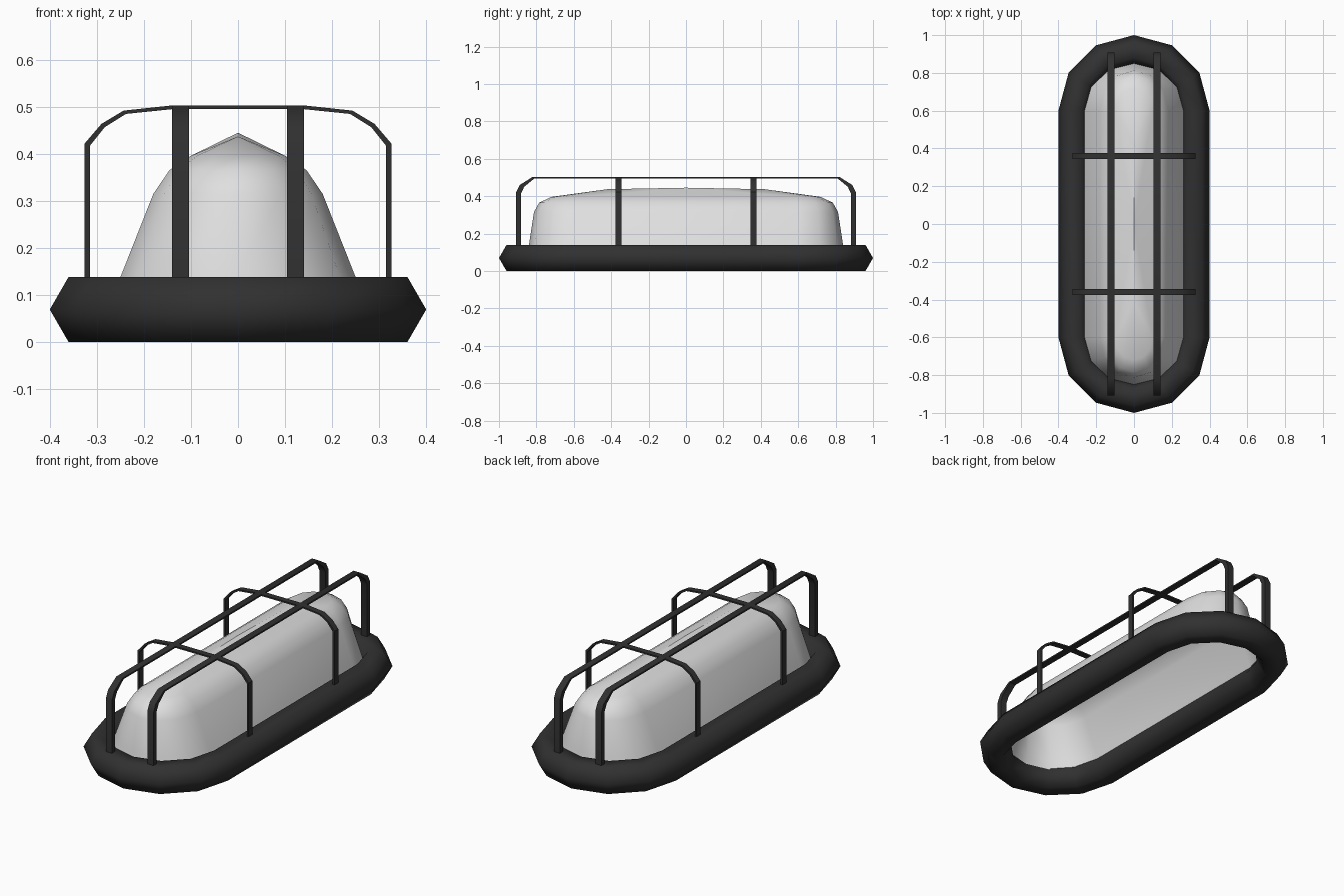
import bpy, bmesh, math

cube = bpy.data.objects.get("Cube")
if cube:
    bpy.data.objects.remove(cube, do_unlink=True)


def material(name, value):
    mat = bpy.data.materials.new(name)
    mat.use_nodes = True
    col = (value, value, value, 1)
    mat.diffuse_color = col
    mat.node_tree.nodes["Principled BSDF"].inputs["Base Color"].default_value = col
    return mat


black = material("black rubber", 0.03)
frosted = material("frosted white", 0.74)


def finish(name, bm, mat, angle=None):
    bmesh.ops.recalc_face_normals(bm, faces=bm.faces)
    mesh = bpy.data.meshes.new(name)
    bm.to_mesh(mesh)
    bm.free()
    mesh.materials.append(mat)
    obj = bpy.data.objects.new(name, mesh)
    bpy.context.collection.objects.link(obj)
    if angle:
        bpy.ops.object.select_all(action='DESELECT')
        obj.select_set(True)
        bpy.context.view_layer.objects.active = obj
        bpy.ops.object.shade_smooth_by_angle(angle=math.radians(angle))
    return obj


def stadium(bm, rx, ry, centre, z):
    """Loop of verts: two half ellipses joined by straight sides."""
    loop = []
    for side in (1, -1):
        for i in range(7):
            a = math.radians(30 * i)
            loop.append(bm.verts.new((side * rx * math.cos(a),
                                      side * (centre + ry * math.sin(a)), z)))
    return loop


def bridge(bm, a, b):
    n = len(a)
    for i in range(n):
        j = (i + 1) % n
        bm.faces.new((a[i], a[j], b[j], b[i]))


# Base ring: hexagonal section swept round a stadium
bm = bmesh.new()
loops = []
for k in range(6):
    a = math.radians(60 * k)
    r = 0.32 + 0.08 * math.cos(a)
    loops.append(stadium(bm, r, r, 0.6, 0.0693 + 0.08 * math.sin(a)))
for k in range(6):
    bridge(bm, loops[k], loops[(k + 1) % 6])
finish("base_ring", bm, black, 65)

# Lamp cover: stacked stadium loops, open below, closed by a ridged cap
bm = bmesh.new()
levels = [(0.268, 0.25, 0.09), (0.25, 0.24, 0.138), (0.18, 0.213, 0.315),
          (0.146, 0.185, 0.365), (0.1, 0.12, 0.396)]
loops = [stadium(bm, rx, ry, 0.6, z) for rx, ry, z in levels]
for low, high in zip(loops, loops[1:]):
    bridge(bm, low, high)
rim = loops[-1]
back, mid, front = [bm.verts.new((0, y, z)) for y, z in
                    ((0.42, 0.437), (0, 0.445), (-0.42, 0.437))]
for i in range(6):
    bm.faces.new((rim[i], rim[i + 1], back))
    bm.faces.new((rim[i + 7], rim[i + 8], front))
for a, b, first, last in ((rim[6], rim[7], back, front), (rim[13], rim[0], front, back)):
    bm.faces.new((a, mid, first))
    bm.faces.new((a, b, mid))
    bm.faces.new((b, last, mid))
finish("lamp_cover", bm, frosted, 40)


def guard_bar(name, outer, inner, half, offset, along_y):
    """Flat hoop from outer and inner half profiles, mirrored across the centre."""
    bm = bmesh.new()
    rings = []
    pairs = list(zip(outer, inner))
    pairs += [((-o[0], o[1]), (-i[0], i[1])) for o, i in reversed(pairs)]
    for o, i in pairs:
        ring = []
        for (d, z), s in ((o, -half), (o, half), (i, half), (i, -half)):
            co = (offset + s, d, z) if along_y else (d, offset + s, z)
            ring.append(bm.verts.new(co))
        rings.append(ring)
    for a, b in zip(rings, rings[1:]):
        bridge(bm, a, b)
    bm.faces.new(rings[0])
    bm.faces.new(rings[-1])
    finish(name, bm, black, 35)


# Guard cage: two lengthwise hoops and two crosswise hoops
long_outer = [(0.908, 0.1), (0.908, 0.42), (0.888, 0.46), (0.82, 0.503)]
long_inner = [(0.882, 0.1), (0.882, 0.415), (0.865, 0.45), (0.81, 0.495)]
cross_outer = [(0.326, 0.1), (0.326, 0.422), (0.29, 0.464), (0.243, 0.492), (0.14, 0.503)]
cross_inner = [(0.315, 0.1), (0.315, 0.417), (0.283, 0.457), (0.238, 0.485), (0.14, 0.495)]
for side, label in ((1, "left"), (-1, "right")):
    guard_bar("long_guard_" + label, long_outer, long_inner, 0.018, side * 0.122, True)
for side, label in ((1, "back"), (-1, "front")):
    guard_bar("cross_guard_" + label, cross_outer, cross_inner, 0.016, side * 0.36, False)
